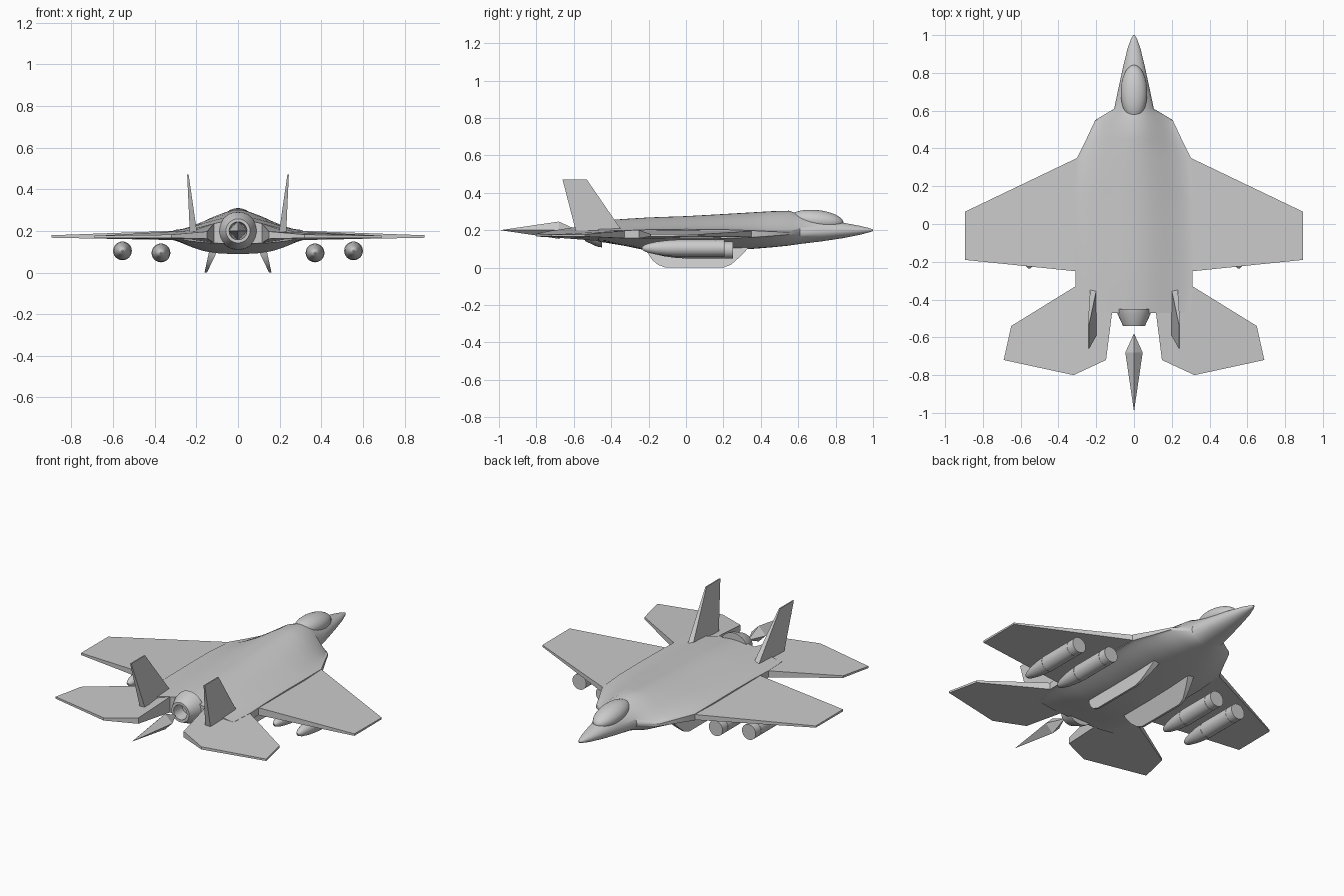
import bpy, bmesh, math

if "Cube" in bpy.data.objects:
    bpy.data.objects.remove(bpy.data.objects["Cube"])


def finish(name, bm, angle=30):
    bmesh.ops.recalc_face_normals(bm, faces=bm.faces)
    me = bpy.data.meshes.new(name)
    bm.to_mesh(me)
    bm.free()
    ob = bpy.data.objects.new(name, me)
    bpy.context.collection.objects.link(ob)
    bpy.ops.object.select_all(action='DESELECT')
    ob.select_set(True)
    bpy.context.view_layer.objects.active = ob
    bpy.ops.object.shade_smooth_by_angle(angle=math.radians(angle))
    return ob


def loft(name, rings, closed_ends=True, angle=30):
    """Skin a list of equally sized closed rings."""
    bm = bmesh.new()
    vs = [[bm.verts.new(p) for p in r] for r in rings]
    n = len(rings[0])
    for a, b in zip(vs, vs[1:]):
        for i in range(n):
            j = (i + 1) % n
            bm.faces.new((a[i], a[j], b[j], b[i]))
    if closed_ends:
        bm.faces.new(vs[0])
        bm.faces.new(vs[-1])
    return finish(name, bm, angle)


def lathe(name, profile, cx, cz, segs=32, closed=True, angle=30):
    """Revolve (y, radius) pairs about an axis parallel to y."""
    rings = [[(cx + r * math.cos(2 * math.pi * i / segs), y,
               cz + r * math.sin(2 * math.pi * i / segs)) for i in range(segs)]
             for y, r in profile]
    return loft(name, rings, closed, angle)


def pair(name, side_a, side_b, angle=30):
    """Solid between two matching outlines, built on both sides of x = 0."""
    for label, s in (("right_", 1), ("left_", -1)):
        loft(label + name, [[(s * x, y, z) for x, y, z in side]
                            for side in (side_a, side_b)], True, angle)


# Blended fuselage: y, half width, top, bottom, edge height, edge half thickness, blend
stations = [
    (1.0, .004, .204, .196, .200, 0, 0), (.98, .016, .211, .189, .200, 0, 0),
    (.93, .034, .223, .176, .199, 0, 0), (.84, .056, .240, .158, .197, 0, 0),
    (.72, .082, .260, .140, .192, .001, 0), (.61, .105, .285, .127, .186, .003, .1),
    (.55, .205, .304, .118, .183, .006, .8), (.45, .252, .301, .108, .181, .012, .9),
    (.35, .302, .295, .100, .180, .018, 1), (.18, .31, .285, .093, .180, .024, 1),
    (0, .31, .275, .090, .180, .025, 1), (-.2, .31, .268, .090, .180, .023, 1),
    (-.33, .31, .260, .117, .178, .020, 1), (-.47, .30, .250, .140, .178, .018, 1)]
rings = []
N = 16
for y, w, top, bot, ze, th, k in stations:
    ts = [math.sin(math.pi / 2 * i / N) for i in range(-N, N + 1)]
    up = [(w * t, y, ze + th + (top - ze - th) * max(0, 1 - t * t) ** (.5 + 1.5 * k))
          for t in ts]
    lo = [(w * t, y, ze - th - .0005 - (ze - th - bot)
           * max(0, 1 - abs(t) ** (2 + k)) ** (.5 + k)) for t in reversed(ts)]
    rings.append(up + lo)
loft("fuselage", rings, True, 35)

# Canopy bubble
bm = bmesh.new()
bmesh.ops.create_uvsphere(bm, u_segments=32, v_segments=20, radius=1)
for v in bm.verts:
    x, y, z = v.co
    v.co = (x * .07, .697 + y * .145, .252 + z * .056 - y * .012)
finish("canopy", bm)

# Main wings: x, y, centre height, half thickness
wing = [(.26, .375, .18, .016), (.30, .35, .18, .016), (.895, .065, .173, .005),
        (.895, -.19, .173, .006), (.31, -.25, .178, .022), (.26, -.25, .178, .022)]
pair("wing", [(x, y, z + t) for x, y, z, t in wing],
     [(x, y, z - t) for x, y, z, t in wing])

# Tailplanes: x, y, top, bottom
tail = [(.115, -.46, .236, .142), (.26, -.33, .20, .155), (.31, -.33, .197, .157),
        (.65, -.54, .178, .166), (.69, -.72, .177, .166), (.32, -.80, .182, .166),
        (.148, -.72, .197, .162)]
pair("tailplane", [(x, y, t) for x, y, t, b in tail],
     [(x, y, b) for x, y, t, b in tail])

# Twin upright fins
fin = [(-.35, .21), (-.365, .23), (-.53, .47), (-.66, .47), (-.585, .18)]
pair("upright_fin",
     [(.215 + .095 * (z - .2) + (.017 - .05 * (z - .2)), y, z) for y, z in fin],
     [(.215 + .095 * (z - .2) - (.017 - .05 * (z - .2)), y, z) for y, z in fin])

# Belly skids
skid = [(-.21, .115), (-.205, .08), (-.18, .04), (-.15, .015), (-.11, 0), (.2, 0),
        (.24, .015), (.28, .05), (.32, .09), (.34, .115)]
pair("belly_skid", [(.155 - .35 * z + .006 + .13 * z, y, z) for y, z in skid],
     [(.155 - .35 * z - .006 - .13 * z, y, z) for y, z in skid])

# Exhaust nozzle with an open bore
lathe("nozzle", [(-.45, .092), (-.475, .088), (-.54, .058), (-.54, .043), (-.47, .036)],
      0, .2)

# Faceted exhaust flame
lathe("flame", [(-.58, .0005), (-.68, .046), (-.99, .0005)], 0, .2, 4, True, 1)

# Underwing stores, rounded towards the tail and flat at the other end
for side, s in (("right", 1), ("left", -1)):
    for pos, x, z, dy in (("inner", .37, .094, .045), ("outer", .555, .104, 0)):
        prof = [(-.236, .004), (-.228, .014), (-.205, .024), (-.16, .034), (-.11, .041),
                (-.055, .045), (-.055, .0435), (-.052, .0435), (-.052, .045),
                (.155, .045), (.155, .0435), (.158, .0435), (.158, .045), (.205, .045)]
        lathe(f"{side}_{pos}_store", [(y + dy, r) for y, r in prof], s * x, z)
